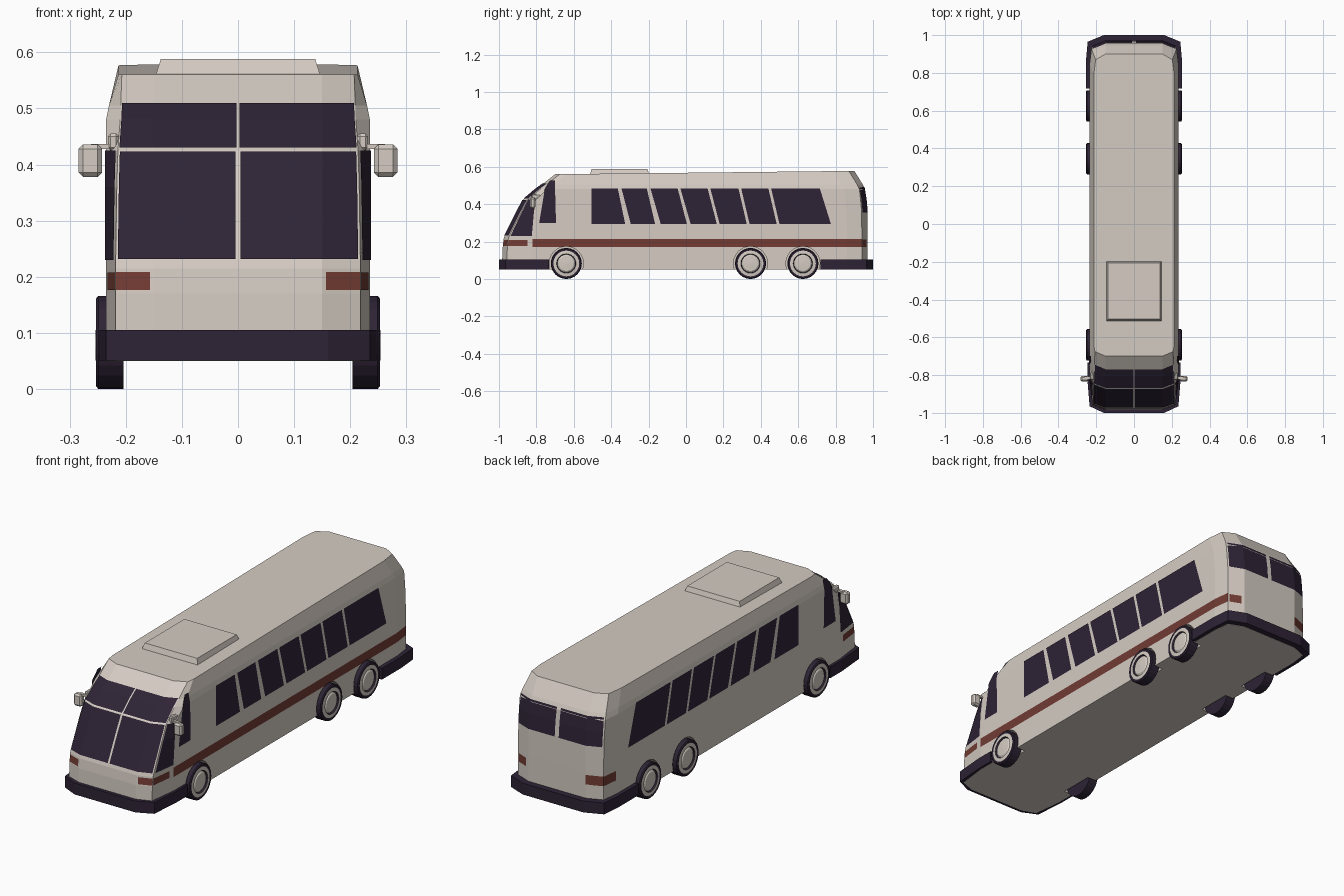
import bpy, bmesh, math
from mathutils import Vector

if "Cube" in bpy.data.objects:
    bpy.data.objects.remove(bpy.data.objects["Cube"])


def mat(name, r, g, b):
    m = bpy.data.materials.new(name)
    m.diffuse_color = (r, g, b, 1)
    m.use_nodes = True
    m.node_tree.nodes["Principled BSDF"].inputs["Base Color"].default_value = m.diffuse_color
    return m


CREAM = mat("cream_paint", 0.66, 0.60, 0.545)
DARK = mat("dark_glass_rubber", 0.027, 0.017, 0.036)
RED = mat("rust_red", 0.17, 0.045, 0.034)


def finish(name, bm, mats, recalc=True):
    if recalc:
        bmesh.ops.recalc_face_normals(bm, faces=bm.faces[:])
    me = bpy.data.meshes.new(name)
    bm.to_mesh(me)
    bm.free()
    for m in mats:
        me.materials.append(m)
    ob = bpy.data.objects.new(name, me)
    bpy.context.collection.objects.link(ob)
    return ob


# Body levels: z, front y, front corner x, y where front taper ends, half width, rear y
LEVELS = [(0.05, -0.985, 0.218, -0.82, 0.235, 0.97),
          (0.17, -0.98, 0.218, -0.82, 0.235, 0.97),
          (0.215, -0.975, 0.218, -0.82, 0.235, 0.97),
          (0.23, -0.97, 0.218, -0.82, 0.235, 0.97),
          (0.36, -0.905, 0.216, -0.81, 0.235, 0.969),
          (0.425, -0.87, 0.214, -0.80, 0.235, 0.963),
          (0.48, -0.805, 0.210, -0.74, 0.235, 0.957),
          (0.505, -0.77, 0.209, -0.71, 0.230, 0.945),
          (0.56, -0.70, 0.207, -0.64, 0.213, 0.90)]


def outline(z):
    """Right half of the plan outline at height z, from front centre to rear centre."""
    for a, b in zip(LEVELS, LEVELS[1:]):
        if z <= b[0]:
            break
    t = (z - a[0]) / (b[0] - a[0])
    _, yf, cx, yb, w, yr = [p + (q - p) * t for p, q in zip(a, b)]
    return [Vector(p + (z,)) for p in
            ((0, yf), (0.15, yf), (cx, yf + 0.025), (w, yb),
             (w, yr - 0.11), (w - 0.01, yr - 0.03), (0.15, yr), (0, yr))]


def skin(u, z):
    o = outline(z)
    i = min(int(u), 6)
    return o[i].lerp(o[i + 1], u - i)


# Body shell lofted from level outlines, roof rising gently to the rear
bm = bmesh.new()
rings = []
for lv in LEVELS:
    half = outline(lv[0])
    ring = half + [Vector((-p.x, p.y, p.z)) for p in half[6:0:-1]]
    if lv is LEVELS[-1]:
        for p in ring:
            p.z += 0.018 * (p.y + 0.7) / 1.6
    rings.append([bm.verts.new(p) for p in ring])
for k, (a, b) in enumerate(zip(rings, rings[1:])):
    for i in range(14):
        j = (i + 1) % 14
        f = bm.faces.new((a[i], a[j], b[j], b[i]))
        # red stripe along the sides
        f.material_index = int(k == 1 and i in (3, 4, 9, 8))
bm.faces.new(rings[0])
bm.faces.new(rings[-1])
body = finish("body", bm, [CREAM, RED])


# Wheels, turned from a profile of (radius, x, material of the band that follows)
PROFILE = [(0, 0.204, 1), (0.083, 0.204, 1), (0.083, 0.249, 1), (0.078, 0.253, 1),
           (0.069, 0.251, 0), (0.052, 0.253, 1), (0.048, 0.246, 0), (0.040, 0.252, 0),
           (0, 0.254, 0)]
WHEELS = {"front": -0.64, "middle": 0.345, "rear": 0.625}


def lathe(bm, profile, y, z, s, n=24):
    loops = [[bm.verts.new((s * x, y + r * math.cos(2 * math.pi * i / n),
                            z + r * math.sin(2 * math.pi * i / n))) for i in range(n)]
             for r, x, _ in profile]
    for k in range(len(profile) - 1):
        for i in range(n):
            j = (i + 1) % n
            f = bm.faces.new((loops[k][i], loops[k][j], loops[k + 1][j], loops[k + 1][i]))
            f.material_index = profile[k][2]
    bmesh.ops.remove_doubles(bm, verts=bm.verts[:], dist=1e-5)


cut = bmesh.new()
for label, y in WHEELS.items():
    for s, side in ((1, "right"), (-1, "left")):
        bm = bmesh.new()
        lathe(bm, PROFILE, y, 0.083, s)
        finish(f"{label}_wheel_{side}", bm, [CREAM, DARK])
        lathe(cut, [(0, 0.19, 0), (0.091, 0.19, 0), (0.091, 0.3, 0), (0, 0.3, 0)], y, 0.083, s)

# Wheel wells cut out of the body
cutter = finish("wheel_well_cutter", cut, [CREAM])
cutter.hide_render = True
cutter.hide_viewport = True
mod = body.modifiers.new("wheel_wells", "BOOLEAN")
mod.operation = "DIFFERENCE"
mod.solver = "EXACT"
mod.object = cutter


def panel(name, rows, inner, frame=0.006, rise=0.006, sink=-0.003):
    """Framed panels lying on the skin, one on each side: raised rim, sunk centre."""
    for s, side in ((1, "right"), (-1, "left")):
        bm = bmesh.new()
        g = [[bm.verts.new((s * p[0], p[1], p[2])) for p in r] for r in rows]
        faces = [bm.faces.new((a[i], a[i + 1], b[i + 1], b[i]))
                 for a, b in zip(g, g[1:]) for i in range(len(a) - 1)]
        bm.normal_update()
        c = faces[0].calc_center_median()
        if faces[0].normal.dot(Vector((c.x, c.y, 0))) < 0:
            bmesh.ops.reverse_faces(bm, faces=faces)
            bm.normal_update()
        for t, d in ((0.002, rise), (frame, sink)):
            bmesh.ops.inset_region(bm, faces=faces, thickness=t, depth=d, use_even_offset=True)
            bm.normal_update()
        for f in faces:
            f.material_index = 1
        finish(f"{name}_{side}", bm, [CREAM, inner], recalc=False)


def skin_panel(name, us, zs, inner, **kw):
    panel(name, [[skin(u, z) for u in us] for z in zs], inner, **kw)


# Wrap-around glass at front and rear
skin_panel("lower_windshield", (0.03, 1, 1.93), (0.23, 0.36, 0.422), DARK)
skin_panel("upper_windshield", (0.02, 1, 1.95), (0.428, 0.48, 0.507), DARK)
skin_panel("front_quarter_window", (2.06, 2.97), (0.23, 0.36, 0.425), DARK)
skin_panel("rear_window", (5.08, 6, 6.93), (0.355, 0.425, 0.49), DARK)
# Lamps
skin_panel("front_lamp", (1.1, 1.98), (0.176, 0.208), RED, frame=0.003, rise=0.004)
skin_panel("front_side_lamp", (2.02, 2.8), (0.176, 0.208), RED, frame=0.003, rise=0.004)
skin_panel("rear_lamp", (5.08, 5.8), (0.17, 0.21), RED, frame=0.004, rise=0.004)

# Tall window behind the driver's corner
panel("cab_window", [[(0.235, -0.785, 0.30), (0.235, -0.695, 0.30)],
                     [(0.235, -0.755, 0.48), (0.235, -0.70, 0.48)],
                     [(0.226, -0.728, 0.525), (0.226, -0.70, 0.525)]], DARK)

# Slanted passenger windows: top start, top end, bottom start, bottom end
WINDOWS = [(-0.505, -0.365, -0.505, -0.325), (-0.345, -0.21, -0.295, -0.165),
           (-0.19, -0.045, -0.135, 0.005), (-0.03, 0.115, 0.025, 0.165),
           (0.13, 0.28, 0.18, 0.325), (0.295, 0.44, 0.34, 0.485), (0.455, 0.715, 0.50, 0.775)]
for n, (a, b, c, d) in enumerate(WINDOWS, 1):
    panel(f"side_window_{n}", [[(0.235, c, 0.293), (0.235, d, 0.293)],
                               [(0.235, a, 0.485), (0.235, b, 0.485)]], DARK)

# Luggage hatches
for n, (a, b, da, db) in enumerate([(-0.40, -0.225, 0.02, 0.01), (-0.21, -0.07, 0.01, 0),
                                    (-0.05, 0.09, 0, 0.01), (0.105, 0.25, 0.01, 0.02)], 1):
    panel(f"luggage_hatch_{n}", [[(0.235, a + da, 0.06), (0.235, b - db, 0.06)],
                                 [(0.235, a, 0.163), (0.235, b, 0.163)]],
          CREAM, frame=0.004, rise=0.004, sink=-0.002)


def prism(name, half, z0, z1, m, top=1.0):
    """Upright prism from a right-half outline, mirrored across x."""
    pts = half + [(-x, y) for x, y in reversed(half)]
    cy = sum(p[1] for p in pts) / len(pts)
    bm = bmesh.new()
    lo = [bm.verts.new((x, y, z0)) for x, y in pts]
    hi = [bm.verts.new((x * top, cy + (y - cy) * top, z1)) for x, y in pts]
    bm.faces.new(lo)
    bm.faces.new(hi)
    for i in range(len(pts)):
        j = (i + 1) % len(pts)
        bm.faces.new((lo[i], lo[j], hi[j], hi[i]))
    return finish(name, bm, [m])


# Bumpers and roof hatch
prism("front_bumper", [(0.16, -1.0), (0.235, -0.965), (0.247, -0.82), (0.247, -0.733)],
      0.051, 0.105, DARK)
prism("rear_bumper", [(0.16, 1.0), (0.245, 0.965), (0.254, 0.87), (0.254, 0.718)],
      0.051, 0.105, DARK)
hatch = prism("roof_hatch", [(0.148, -0.515), (0.148, -0.195)], 0.555, 0.588, CREAM, top=0.93)


# Wing mirrors
def box(name, lo, hi, bevel=0.0):
    bm = bmesh.new()
    bmesh.ops.create_cube(bm, size=1)
    for v in bm.verts:
        v.co = Vector([l + (h - l) * (c + 0.5) for l, h, c in zip(lo, hi, v.co)])
    if bevel:
        bmesh.ops.bevel(bm, geom=bm.edges[:], offset=bevel, segments=1, affect="EDGES")
    return finish(name, bm, [CREAM])


for s, side in ((1, "right"), (-1, "left")):
    for part, x0, x1, y0, y1, z0, z1, bv in (
            ("mirror_head", 0.242, 0.284, -0.835, -0.805, 0.378, 0.436, 0.008),
            ("mirror_arm", 0.215, 0.262, -0.822, -0.808, 0.428, 0.437, 0),
            ("mirror_mount", 0.212, 0.232, -0.825, -0.77, 0.425, 0.455, 0.005)):
        xs = sorted((s * x0, s * x1))
        box(f"{part}_{side}", (xs[0], y0, z0), (xs[1], y1, z1), bv)
